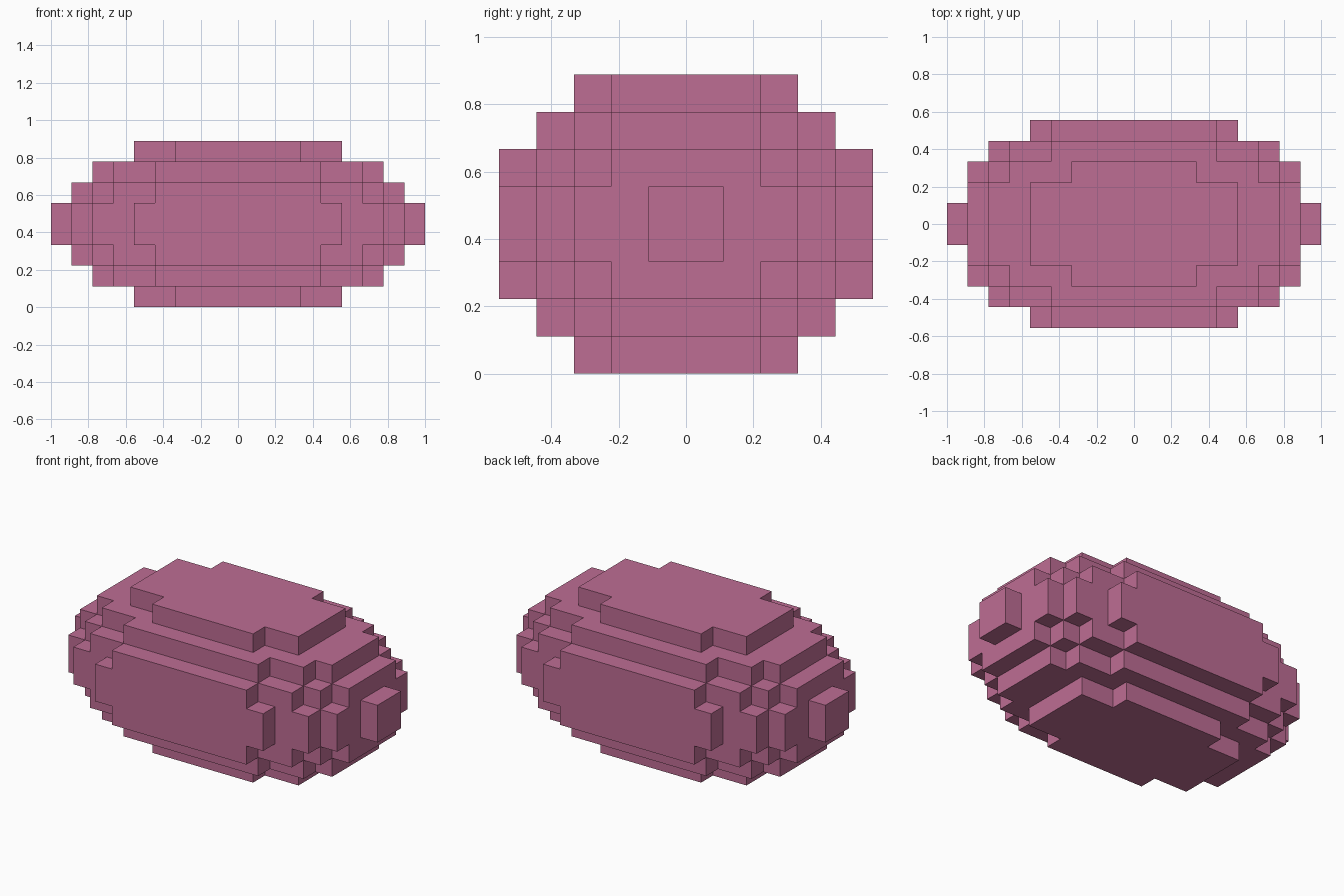
import bpy
import bmesh
from mathutils import Vector

cube = bpy.data.objects.get("Cube")
if cube:
    bpy.data.objects.remove(cube, do_unlink=True)

U = 1 / 9  # edge length of one block

# Flat pink material
pink = bpy.data.materials.new("dusty_pink")
pink.use_nodes = True
colour = (0.515, 0.153, 0.296, 1)
pink.diffuse_color = colour
pink.node_tree.nodes["Principled BSDF"].inputs["Base Color"].default_value = colour

# Half-lengths along x for each row of blocks outward in y,
# one list per layer from the middle height outward
LAYERS = [
    [9, 8, 8, 7, 5],
    [8, 8, 7, 6, 4],
    [7, 7, 6, 4],
    [5, 5, 3],
]


def mirrored(i):
    return (i, -1 - i)


# Filled blocks, mirrored on all three axes
blocks = {
    (x, y, z)
    for k, rows in enumerate(LAYERS)
    for j, half in enumerate(rows)
    for x in range(-half, half)
    for y in mirrored(j)
    for z in mirrored(k)
}

# Outer skin: a quad wherever a block has no neighbour
bm = bmesh.new()
for block in blocks:
    centre = Vector(block) + Vector((0.5, 0.5, 0.5))
    for axis in range(3):
        for sign in (-1, 1):
            n = Vector((0, 0, 0))
            n[axis] = sign
            if tuple(int(b + d) for b, d in zip(block, n)) in blocks:
                continue
            a = Vector((0, 0, 0))
            a[(axis + 1) % 3] = 0.5
            b = n.cross(a)
            mid = centre + n * 0.5
            corners = (mid - a - b, mid + a - b, mid + a + b, mid - a + b)
            bm.faces.new([bm.verts.new((c + Vector((0, 0, 4))) * U) for c in corners])

# Weld the quads and merge them into large flat faces
bmesh.ops.remove_doubles(bm, verts=bm.verts[:], dist=0.001)
bmesh.ops.dissolve_limit(bm, angle_limit=0.01, verts=bm.verts[:], edges=bm.edges[:])

mesh = bpy.data.meshes.new("stepped_body")
bm.to_mesh(mesh)
bm.free()
mesh.materials.append(pink)
body = bpy.data.objects.new("stepped_body", mesh)
bpy.context.collection.objects.link(body)
